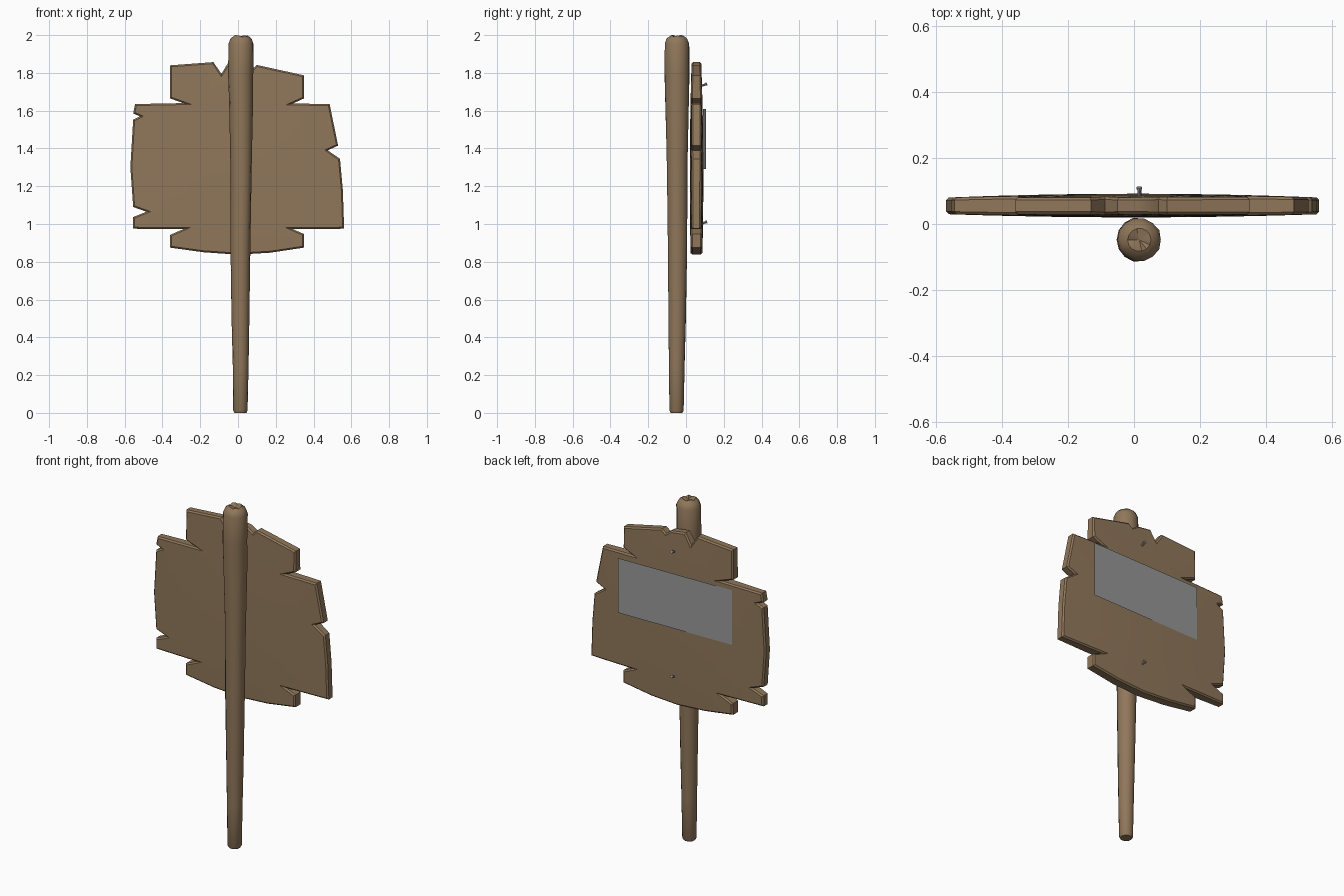
import bpy, bmesh, math, random
from mathutils import Vector

if "Cube" in bpy.data.objects:
    bpy.data.objects.remove(bpy.data.objects["Cube"])

random.seed(4)


def material(name, rgb):
    m = bpy.data.materials.new(name)
    m.diffuse_color = (*rgb, 1)
    m.use_nodes = True
    m.node_tree.nodes["Principled BSDF"].inputs["Base Color"].default_value = m.diffuse_color
    return m


wood = material("brown wood", (0.28, 0.185, 0.103))
grey = material("plain grey", (0.32, 0.32, 0.32))


def finish(bm, name, mat, angle=None):
    me = bpy.data.meshes.new(name)
    bm.to_mesh(me)
    bm.free()
    ob = bpy.data.objects.new(name, me)
    bpy.context.collection.objects.link(ob)
    me.materials.append(mat)
    if angle:
        bpy.ops.object.select_all(action='DESELECT')
        ob.select_set(True)
        bpy.context.view_layer.objects.active = ob
        bpy.ops.object.shade_smooth_by_angle(angle=math.radians(angle))
    return ob


# Post: lofted rings (z, centre x, centre y, radius), wider at the top
rings = [(0, .013, -.05, .032), (.012, .013, -.05, .038), (.25, .014, -.049, .042),
         (.5, .013, -.047, .047), (.9, .013, -.045, .053), (1.3, .017, -.047, .056),
         (1.65, .016, -.048, .064), (1.8, .013, -.048, .067), (1.955, .016, -.048, .066),
         (1.982, .016, -.048, .055), (1.996, .016, -.048, .035)]
N = 14
bm = bmesh.new()
loops = []
for z, cx, cy, r in rings:
    ring = []
    for i in range(N):
        a = 2 * math.pi * i / N
        rr = r * random.uniform(.98, 1.02)
        ring.append(bm.verts.new((cx + rr * math.cos(a), cy + rr * math.sin(a), z)))
    loops.append(ring)
for lo, hi in zip(loops, loops[1:]):
    for i in range(N):
        j = (i + 1) % N
        bm.faces.new((lo[i], lo[j], hi[j], hi[i]))
bm.faces.new(loops[0][::-1])
tip = bm.verts.new((.016, -.048, 1.988))
for i in range(N):
    bm.faces.new((loops[-1][i], loops[-1][(i + 1) % N], tip))
for v in loops[-1]:
    v.co.z += random.uniform(-.006, .004)
bmesh.ops.recalc_face_normals(bm, faces=bm.faces)
finish(bm, "post", wood, 40)

# Board: ragged plank outline in x, z
outline = [(-.36, 1.84), (-.13, 1.857), (-.088, 1.795), (-.05, 1.857), (.04, 1.845),
           (.075, 1.82), (.1, 1.842), (.35, 1.787), (.35, 1.665), (.29, 1.638),
           (.485, 1.635), (.53, 1.415), (.475, 1.39), (.54, 1.345), (.555, 1.18),
           (.562, .975), (.29, .973), (.35, .947), (.35, .875), (.17, .848), (0, .838),
           (-.18, .85), (-.36, .875), (-.36, .942), (-.29, .973), (-.555, .975),
           (-.555, 1.037), (-.485, 1.065), (-.555, 1.09), (-.57, 1.3), (-.555, 1.552),
           (-.52, 1.57), (-.555, 1.585), (-.545, 1.635), (-.29, 1.64), (-.36, 1.665)]
FRONT, BACK = .03, .08
bm = bmesh.new()
vf = [bm.verts.new((x, FRONT, z)) for x, z in outline]
vb = [bm.verts.new((x, BACK, z)) for x, z in outline]
bm.faces.new(vf)
bm.faces.new(vb[::-1])
for i in range(len(vf)):
    j = (i + 1) % len(vf)
    bm.faces.new((vf[i], vf[j], vb[j], vb[i]))
bmesh.ops.recalc_face_normals(bm, faces=bm.faces)
rim = [e for e in bm.edges if abs(e.verts[0].co.y - e.verts[1].co.y) < 1e-5]
bmesh.ops.bevel(bm, geom=rim, offset=.008, offset_type='OFFSET', segments=1,
                profile=.5, affect='EDGES')
bmesh.ops.triangulate(bm, faces=[f for f in bm.faces if len(f.verts) > 4])


# Slice the board into a grid so that it can swell gently in the middle
def slice_board(co, no):
    bmesh.ops.bisect_plane(bm, geom=bm.verts[:] + bm.edges[:] + bm.faces[:],
                           dist=1e-5, plane_co=co, plane_no=no)


for k in range(-3, 4):
    slice_board(Vector((k * .14 + .007, 0, 0)), Vector((1, 0, 0)))
    slice_board(Vector((0, 0, 1.327 + k * .13)), Vector((0, 0, 1)))
for v in bm.verts:
    x, y, z = v.co
    f = max(0, 1 - (x / .57) ** 2) * max(0, 1 - ((z - 1.25) / .62) ** 2)
    v.co.y += f * (.012 if y > .055 else -.01)
finish(bm, "board", wood, 30)

# Blank notice sheet on the back of the board
bm = bmesh.new()
bm.faces.new([bm.verts.new(p) for p in ((-.36, .091, 1.29), (-.36, .091, 1.61),
                                        (.365, .107, 1.61), (.365, .107, 1.29))])
finish(bm, "notice_sheet", grey)

# Nails poking out of the back, slightly tilted upward
for name, z in (("upper_nail", 1.732), ("lower_nail", 1.002)):
    bm = bmesh.new()
    bmesh.ops.create_cone(bm, cap_ends=True, segments=8, radius1=.006, radius2=.006, depth=.06)
    bmesh.ops.create_cone(bm, cap_ends=True, segments=8, radius1=.009, radius2=.009, depth=.006)
    for v in bm.verts[16:]:
        v.co.z += .027
    ob = finish(bm, name, grey, 30)
    ob.location = (.016, .083, z)
    ob.rotation_euler = (math.radians(-70), 0, 0)
